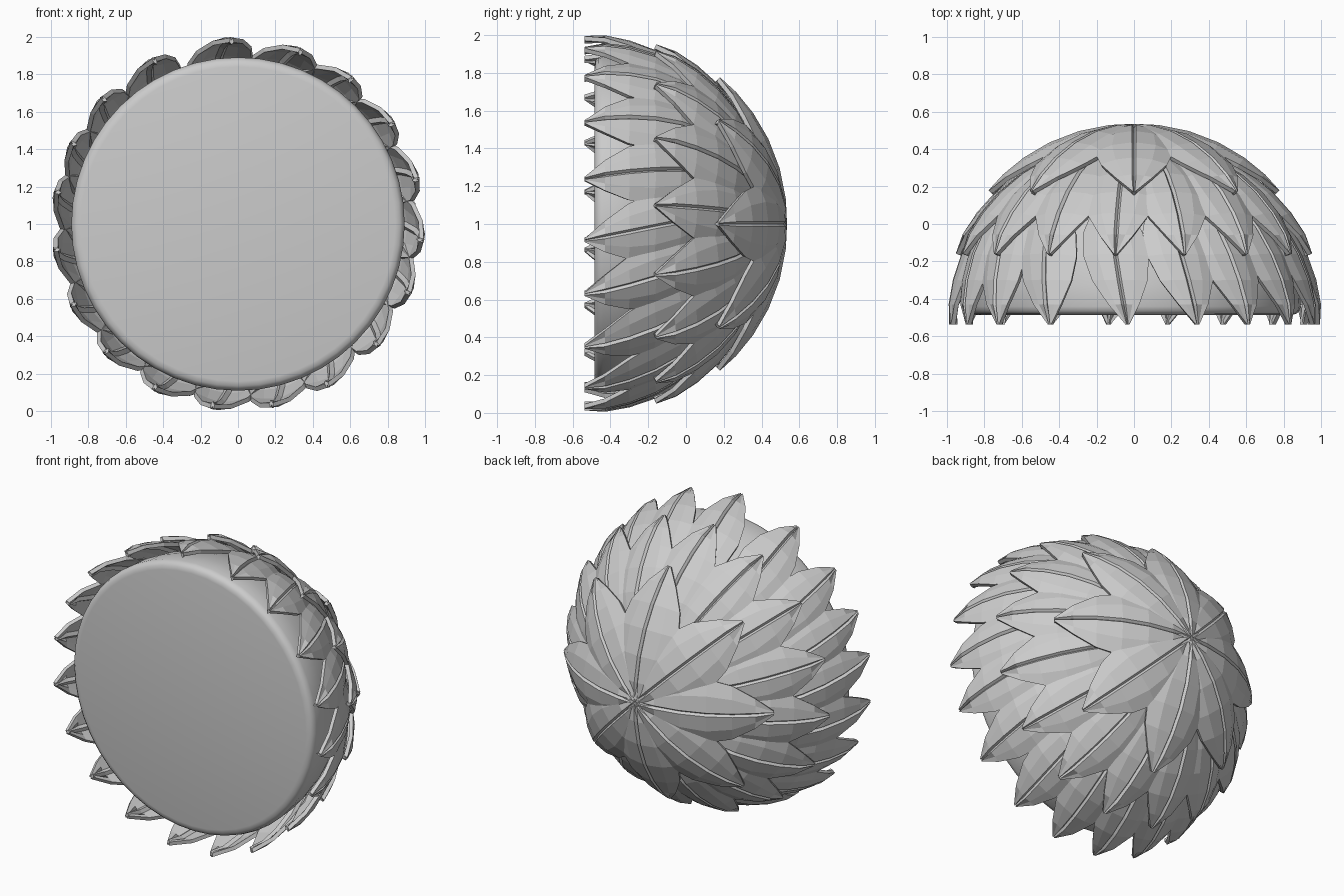
import bpy, bmesh
from math import sin, cos, radians, pi, asin, acos
from mathutils import Vector

if "Cube" in bpy.data.objects:
    bpy.data.objects.remove(bpy.data.objects["Cube"])

CENTRE = Vector((0, -0.45, 1))     # centre of the sphere the leaves follow
CORE_R = 0.89

# (position along leaf, half width)
OUTLINE = [(0, .02), (.15, .10), (.34, .17), (.53, .19), (.71, .16), (.87, .09), (1, .01)]


def on_sphere(theta, phi, side, radius):
    """Point at polar angle theta from +y, turned phi about y, pushed sideways."""
    out = Vector((cos(phi), 0, sin(phi)))
    across = Vector((-sin(phi), 0, cos(phi)))
    along = Vector((0, cos(theta), 0)) + out * sin(theta)
    a = side / radius
    return CENTRE + (along * cos(a) + across * sin(a)) * radius


def add_leaf(bm, tip_phi, theta0, theta1, tilt, r_base, wide):
    rows = []
    for t, w in OUTLINE:
        w *= wide
        groove = min(.012, w * .45)
        theta = theta0 + (theta1 - theta0) * t
        phi = tip_phi + tilt * (1 - t)
        radius = r_base + (1.0 - r_base) * min(1, t * 1.15)
        row = []
        # outer edges drop a little, the mid line is a narrow sunk groove
        for s, drop in ((-w, .03 * w / .19), (-w * .55, .008), (-groove, 0), (0, .016),
                        (groove, 0), (w * .55, .008), (w, .03 * w / .19)):
            row.append(bm.verts.new(on_sphere(theta, phi, s, radius - drop)))
        rows.append(row)
    for a, b in zip(rows, rows[1:]):
        for i in range(6):
            bm.faces.new((a[i], b[i], b[i + 1], a[i + 1]))


def leaf_row(name, angles, theta0, theta1, tilt, r_base, wide):
    bm = bmesh.new()
    for a in angles:
        add_leaf(bm, radians(a), radians(theta0), radians(theta1), radians(tilt), r_base, wide)
    # all faces should look outward
    bm.normal_update()
    for f in bm.faces:
        if f.normal.dot(f.calc_center_median() - CENTRE) < 0:
            f.normal_flip()
    me = bpy.data.meshes.new(name)
    bm.to_mesh(me)
    bm.free()
    ob = bpy.data.objects.new(name, me)
    bpy.context.collection.objects.link(ob)
    solid = ob.modifiers.new("thickness", 'SOLIDIFY')
    solid.thickness = .024
    solid.offset = -1
    return ob


# Three overlapping rows of leaves
leaf_row("crown_leaves", [90 + 45 * i for i in range(8)], 0, 51, 0, .985, 1.12)
leaf_row("middle_leaves", [6 + 22.5 * i for i in range(16)], 24, 73, 0, .92, 1.0)
leaf_row("lower_leaves", [92, 117, 137, 154, 170, 188, 206, 224, 243, 262, 280.5, 299,
                          319, 338, 355, 14, 33, 52, 70], 47, 95, 9, .92, .93)

# Smooth core dome with a rounded rim and flat front disc
profile = [(0, -0.485), (.84, -0.485), (.865, -.48), (.882, -.465), (.89, -.44)]
for i in range(1, 13):
    a = i * pi / 24
    profile.append((CORE_R * cos(a), -.44 + CORE_R * sin(a)))
N = 48
bm = bmesh.new()
rings = []
for r, y in profile:
    if r < 1e-4:
        rings.append([bm.verts.new((0, y, 1))])
    else:
        rings.append([bm.verts.new((r * cos(2 * pi * k / N), y, 1 + r * sin(2 * pi * k / N)))
                      for k in range(N)])
for a, b in zip(rings, rings[1:]):
    for k in range(N):
        j = (k + 1) % N
        if len(a) == 1:
            bm.faces.new((a[0], b[k], b[j]))
        elif len(b) == 1:
            bm.faces.new((a[k], b[0], a[j]))
        else:
            bm.faces.new((a[k], b[k], b[j], a[j]))
bmesh.ops.recalc_face_normals(bm, faces=bm.faces)
me = bpy.data.meshes.new("core_dome")
bm.to_mesh(me)
bm.free()
core = bpy.data.objects.new("core_dome", me)
bpy.context.collection.objects.link(core)
bpy.context.view_layer.objects.active = core
core.select_set(True)
bpy.ops.object.shade_smooth_by_angle(angle=radians(40))
